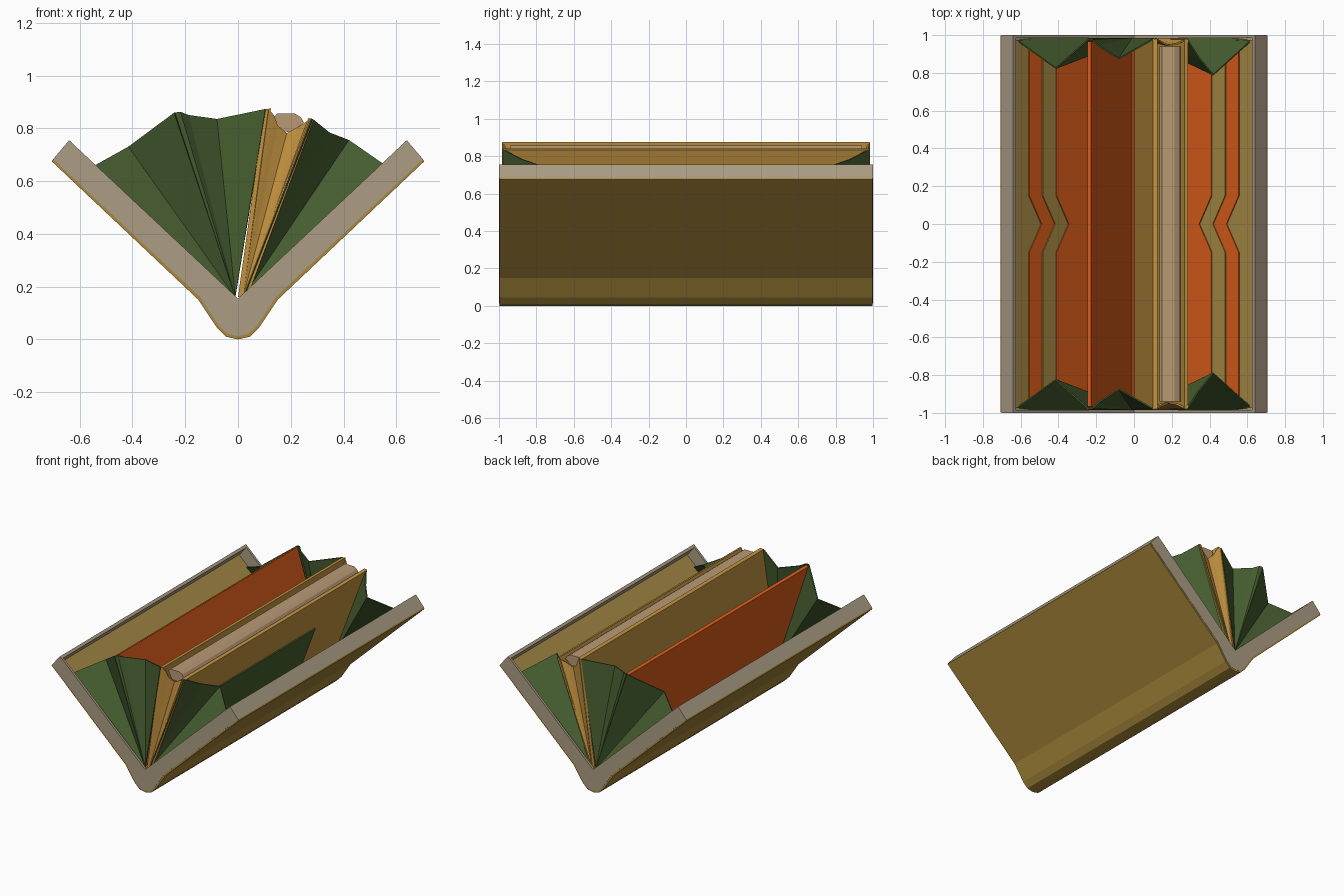
import bpy, bmesh

if "Cube" in bpy.data.objects:
    bpy.data.objects.remove(bpy.data.objects["Cube"])

def mat(name, r, g, b):
    m = bpy.data.materials.new(name)
    lin = [((c / 255 + 0.055) / 1.055) ** 2.4 for c in (r, g, b)]
    m.diffuse_color = (*lin, 1)
    m.use_nodes = True
    m.node_tree.nodes["Principled BSDF"].inputs["Base Color"].default_value = m.diffuse_color
    return m

LEATHER = mat("leather_core", 172, 157, 133)
SKIN = mat("outer_skin", 168, 135, 58)
OLIVE = mat("lining_olive", 166, 138, 68)
ORANGE = mat("pocket_orange", 218, 92, 26)
GREEN = mat("gusset_green", 70, 94, 48)
GOLD = mat("coin_gold", 196, 147, 64)
TAN = mat("zip_tan", 186, 154, 118)

def make(name, verts, faces, m):
    bm = bmesh.new()
    vs = [bm.verts.new(v) for v in verts]
    for f in faces:
        bm.faces.new([vs[i] for i in f])
    bmesh.ops.recalc_face_normals(bm, faces=bm.faces)
    me = bpy.data.meshes.new(name)
    bm.to_mesh(me)
    bm.free()
    me.materials.append(m)
    ob = bpy.data.objects.new(name, me)
    bpy.context.collection.objects.link(ob)
    return ob

def loft(name, a, b, m):
    """Solid between two matching outlines."""
    n = len(a)
    faces = [list(range(n)), list(range(n, 2 * n))]
    faces += [[i, (i + 1) % n, n + (i + 1) % n, n + i] for i in range(n)]
    return make(name, list(a) + list(b), faces, m)

def prism(name, pts, y0, y1, m):
    """Front-view outline (x, z) extended along y."""
    return loft(name, [(x, y0, z) for x, z in pts], [(x, y1, z) for x, z in pts], m)

def mirror_x(pts):
    return [(-x, z) for x, z in reversed(pts)]

def fan(name, apex, top, m):
    """Folded end gusset, mirrored to both ends."""
    n = len(top)
    for end, s in (("front", -1), ("back", 1)):
        verts = [(x, s * y, z) for x, y, z in [apex] + top]
        ob = make(f"{name}_{end}", verts, [[0, i, i + 1] for i in range(1, n)], m)
        mod = ob.modifiers.new("thickness", 'SOLIDIFY')
        mod.thickness, mod.offset = 0.008, 0

# V-shaped cover: thin outer skin, then a shallow tray with raised rims
outer = [(0.706, 0.675), (0.15, 0.15), (0.08, 0.045), (0.045, 0.01)]
inner = [(0.701, 0.683), (0.144, 0.161), (0.073, 0.053), (0.04, 0.021)]
curve = inner + [(0, 0.012)] + mirror_x(inner)
prism("cover_skin", outer + [(0, 0)] + mirror_x(outer) + curve[::-1], -0.998, 0.998, SKIN)
prism("tray_floor", curve + [(-0.692, 0.69), (0, 0.04), (0.692, 0.69)], -0.985, 0.985, LEATHER)
for end, y0, y1 in (("front", -1, -0.984), ("back", 0.984, 1)):
    prism("tray_rim_" + end, [(0.64, 0.755)] + curve + [(-0.64, 0.755), (0, 0.155)], y0, y1, LEATHER)
tip = [(0.64, 0.755), (0.701, 0.683), (0.687, 0.669), (0.626, 0.742)]
prism("tray_rim_right", tip, -0.985, 0.985, LEATHER)
prism("tray_rim_left", mirror_x(tip), -0.985, 0.985, LEATHER)

# Lining and stacked card pockets with a notched edge on both walls
def wall_plate(name, side, edge, off, m, notch):
    outline = [(0.01, -0.975), (edge, -0.975)]
    if notch:
        outline += [(edge, -0.15), (edge - 0.065, 0), (edge, 0.15)]
    outline += [(edge, 0.975), (0.01, 0.975)]
    def at(o):
        return [(side * (x - 0.684 * o), y, 0.04 + 0.939 * x + 0.73 * o) for x, y in outline]
    loft(name, at(off - 0.007), at(off), m)

for tag, side in (("left", -1), ("right", 1)):
    wall_plate("lining_" + tag, side, 0.68, 0.006, OLIVE, False)
    for i, (edge, m) in enumerate(((0.562, ORANGE), (0.494, OLIVE), (0.426, ORANGE))):
        wall_plate(f"card_pocket_{i + 1}_{tag}", side, edge, 0.012 + 0.006 * i, m, True)

# Note divider
prism("divider", [(-0.247, 0.853), (-0.228, 0.86), (-0.012, 0.165), (-0.022, 0.175)], -0.965, 0.965, ORANGE)

# Coin pocket walls and the patch on its right face
prism("coin_wall_left", [(0.1, 0.872), (0.125, 0.876), (0.02, 0.165), (0, 0.16)], -0.98, 0.98, GOLD)
prism("coin_wall_right", [(0.267, 0.84), (0.287, 0.833), (0.05, 0.2), (0.02, 0.165)], -0.98, 0.98, GOLD)
prism("patch", [(0.185, 0.58), (0.199, 0.575), (0.066, 0.22), (0.05, 0.22)], -0.47, 0.55, GREEN)

# Rounded zip strip along the coin pocket
prism("zip_strip", [(0.135, 0.84), (0.148, 0.856), (0.215, 0.856), (0.238, 0.842), (0.25, 0.822),
                    (0.205, 0.785), (0.16, 0.79)], -0.94, 0.94, TAN)

# Folded gussets at both ends
fan("gusset_left", (-0.01, 0.98, 0.16),
    [(-0.01, 0.98, 0.06), (-0.63, 0.98, 0.61), (-0.415, 0.825, 0.73), (-0.24, 0.98, 0.86)], GREEN)
fan("gusset_middle", (-0.01, 0.98, 0.16),
    [(-0.24, 0.98, 0.86), (-0.22, 0.975, 0.862), (-0.19, 0.945, 0.85),
     (-0.08, 0.875, 0.835), (0.105, 0.98, 0.873)], GREEN)
fan("coin_gusset", (0.02, 0.98, 0.165),
    [(0.115, 0.98, 0.873), (0.135, 0.97, 0.85), (0.15, 0.96, 0.81), (0.185, 0.945, 0.782),
     (0.23, 0.955, 0.805), (0.28, 0.98, 0.837)], GOLD)
fan("gusset_right", (0.022, 0.98, 0.165),
    [(0.28, 0.98, 0.837), (0.345, 0.88, 0.785), (0.42, 0.79, 0.755), (0.63, 0.98, 0.61),
     (0.022, 0.98, 0.06)], GREEN)
